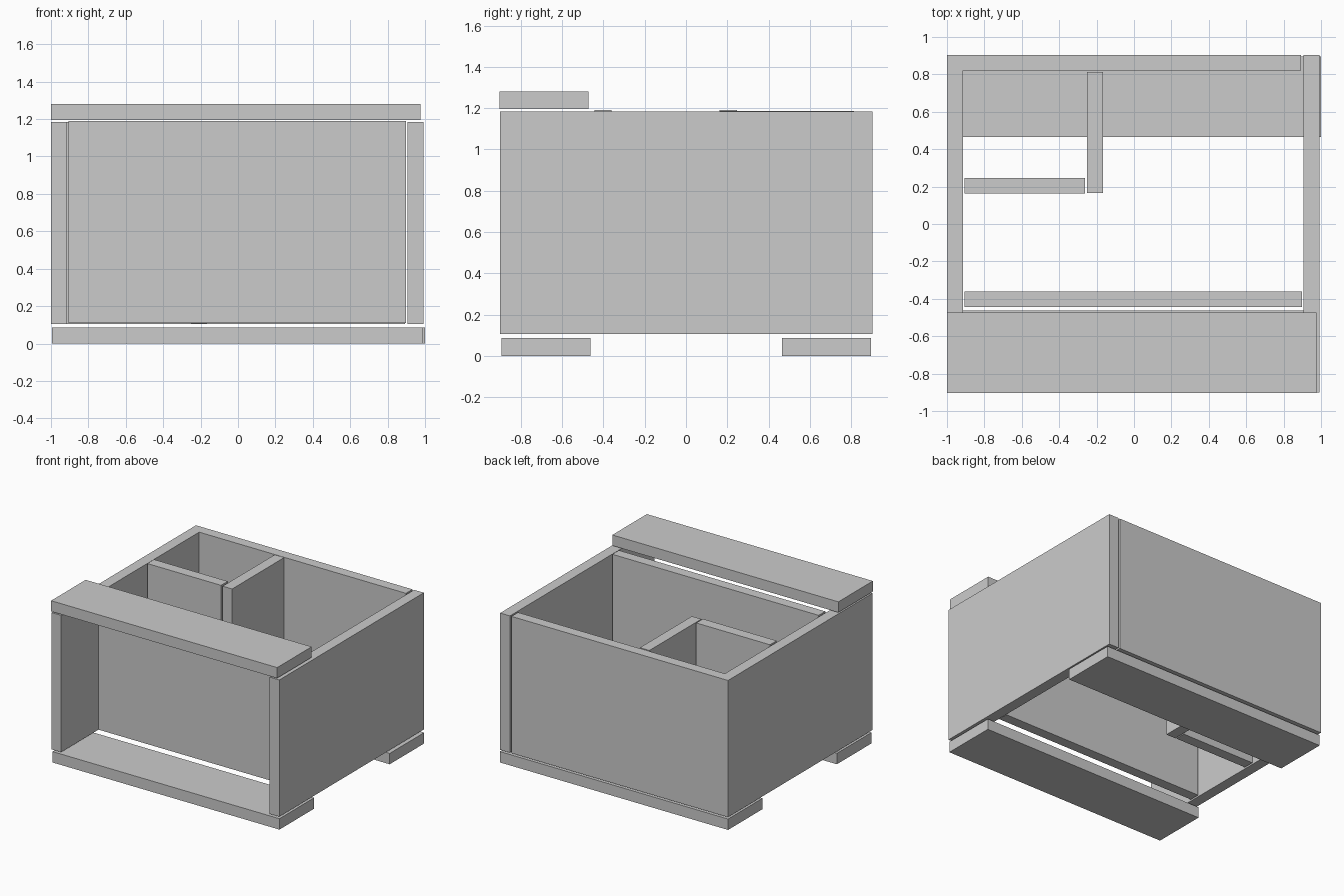
import bpy, bmesh

if "Cube" in bpy.data.objects:
    bpy.data.objects.remove(bpy.data.objects["Cube"])


def prism(name, outline, z0, z1):
    """Extrude a flat xy outline between two heights."""
    bm = bmesh.new()
    face = bm.faces.new([bm.verts.new((x, y, z0)) for x, y in outline])
    top = bmesh.ops.extrude_face_region(bm, geom=[face])["geom"]
    verts = [v for v in top if isinstance(v, bmesh.types.BMVert)]
    bmesh.ops.translate(bm, verts=verts, vec=(0, 0, z1 - z0))
    bmesh.ops.recalc_face_normals(bm, faces=bm.faces)
    mesh = bpy.data.meshes.new(name)
    bm.to_mesh(mesh)
    bm.free()
    obj = bpy.data.objects.new(name, mesh)
    bpy.context.collection.objects.link(obj)
    return obj


def board(name, x, y, z):
    """Rectangular board given as (min, max) per axis."""
    return prism(name, [(x[0], y[0]), (x[1], y[0]), (x[1], y[1]), (x[0], y[1])], *z)


# L-shaped outer wall: left side and back in one piece
prism("left_and_back_wall",
      [(-1, -0.9), (-0.915, -0.9), (-0.915, 0.822), (0.892, 0.822),
       (0.892, 0.904), (-1, 0.904)], 0.105, 1.185)

# Separate right side
board("right_wall", (0.906, 0.991), (-0.9, 0.904), (0.105, 1.185))

# Inner partitions
board("front_partition", (-0.907, 0.897), (-0.443, -0.361), (0.11, 1.191))
board("divider", (-0.25, -0.167), (0.165, 0.814), (0.107, 1.187))
board("compartment_panel", (-0.907, -0.262), (0.163, 0.247), (0.11, 1.191))

# Base planks and top plank
board("front_base_plank", (-0.995, 0.988), (-0.894, -0.462), (0, 0.086))
board("back_base_plank", (-0.995, 1.0), (0.465, 0.896), (0, 0.086))
board("top_plank", (-1, 0.975), (-0.904, -0.473), (1.196, 1.28))
